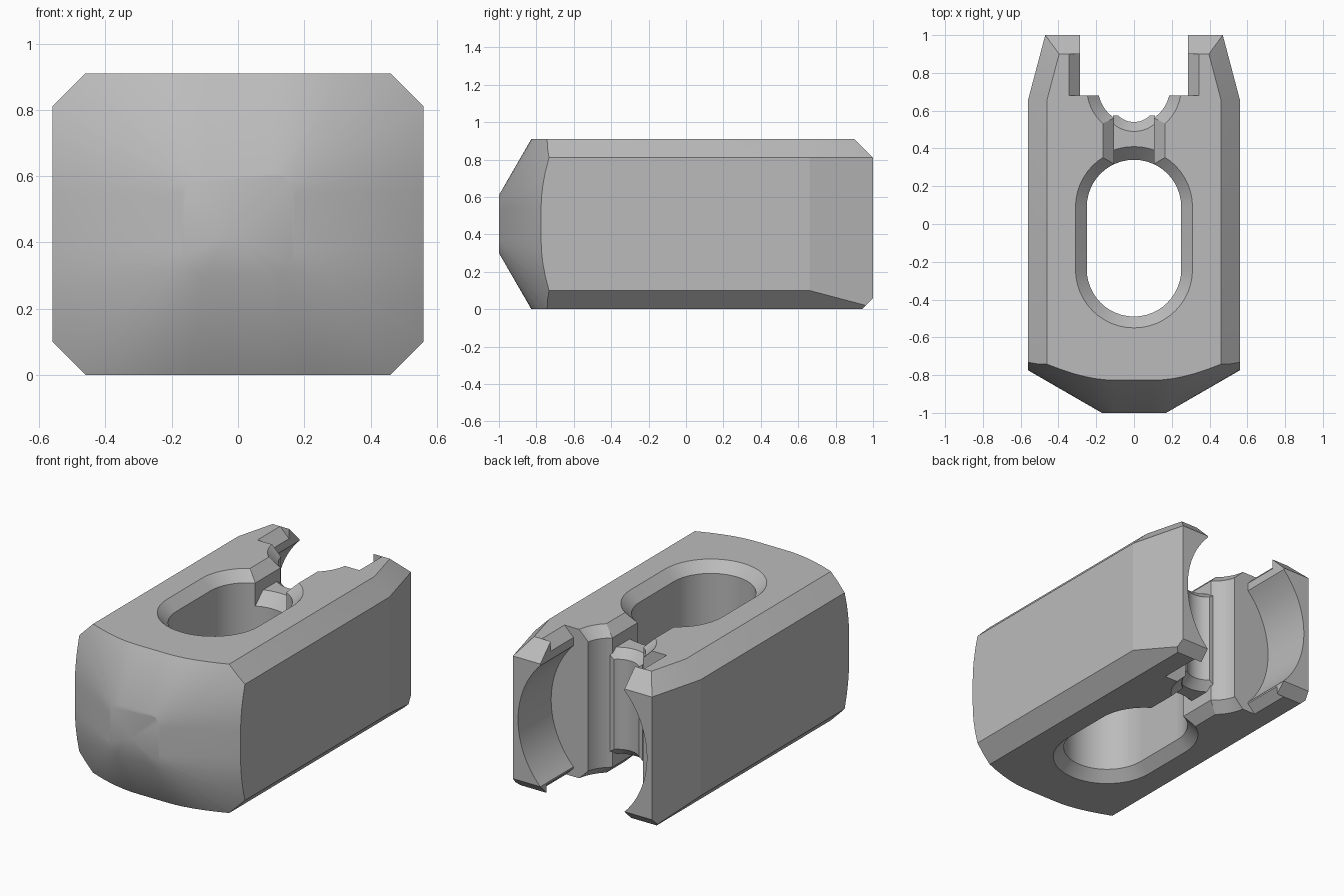
import bpy, bmesh, math
from mathutils import Vector

cube = bpy.data.objects.get("Cube")
if cube:
    bpy.data.objects.remove(cube, do_unlink=True)

HEIGHT = 0.91
C = 0.06  # edge break used on every opening

grey = bpy.data.materials.new("plain_grey")
grey.use_nodes = True
grey.diffuse_color = (0.5, 0.5, 0.5, 1)
grey.node_tree.nodes["Principled BSDF"].inputs["Base Color"].default_value = (0.5, 0.5, 0.5, 1)


def rounded(w, h, r, n=12):
    """Rounded rectangle outline from half sizes and corner radius."""
    pts = []
    for k, (sx, sy) in enumerate(((1, 1), (-1, 1), (-1, -1), (1, -1))):
        for i in range(n + 1):
            a = (k + i / n) * math.pi / 2
            pts.append((sx * (w - r) + r * math.cos(a), sy * (h - r) + r * math.sin(a)))
    return pts


def loft(name, rings, cuts=()):
    """Closed solid through matching rings, optionally trimmed by planes."""
    bm = bmesh.new()
    loops = [[bm.verts.new(p) for p in ring] for ring in rings]
    for a, b in zip(loops, loops[1:]):
        for i in range(len(a)):
            j = (i + 1) % len(a)
            bm.faces.new((a[i], a[j], b[j], b[i]))
    bm.faces.new(loops[0])
    bm.faces.new(loops[-1])
    bmesh.ops.remove_doubles(bm, verts=bm.verts[:], dist=1e-5)
    for co, no in cuts:
        geom = bm.verts[:] + bm.edges[:] + bm.faces[:]
        res = bmesh.ops.bisect_plane(bm, geom=geom, plane_co=co, plane_no=no, clear_outer=True)
        rim = [e for e in res["geom_cut"] if isinstance(e, bmesh.types.BMEdge)]
        bmesh.ops.contextual_create(bm, geom=rim)
    bmesh.ops.recalc_face_normals(bm, faces=bm.faces[:])
    mesh = bpy.data.meshes.new(name)
    bm.to_mesh(mesh)
    bm.free()
    mesh.materials.append(grey)
    obj = bpy.data.objects.new(name, mesh)
    bpy.context.collection.objects.link(obj)
    return obj


def along_y(name, half, y0, y1):
    """Mirror a half profile (x, z) and extrude it from y0 to y1."""
    prof = half + [(-x, z) for x, z in reversed(half)]
    return loft(name, [[(x, y, z) for x, z in prof] for y in (y0, y1)])


def opening(name, w, h, r, y, z0, z1, c=C):
    """Vertical opening whose two rims are chamfered at z0 and z1."""
    levels = ((z0 - 0.02, c + 0.02), (z0 + c, 0), (z1 - c, 0), (z1 + 0.02, c + 0.02))
    return loft(name, [[(px, py + y, z) for px, py in rounded(w + d, h + d, r + d)]
                       for z, d in levels])


def boolean(target, cutter, operation="DIFFERENCE"):
    mod = target.modifiers.new(cutter.name, "BOOLEAN")
    mod.operation = operation
    mod.solver = "EXACT"
    mod.object = cutter
    bpy.ops.object.select_all(action="DESELECT")
    target.select_set(True)
    bpy.context.view_layer.objects.active = target
    bpy.ops.object.modifier_apply(modifier=mod.name)
    bpy.data.objects.remove(cutter, do_unlink=True)


def section(y, side, top, low_x, low_z):
    half = [(low_x, 0), (side, low_z), (side, 0.81), (top, HEIGHT)]
    return [(x, y, z) for x, z in half + [(-x, z) for x, z in reversed(half)]]


# Main block: chamfered bar with a tapered, bevelled rear end
body = loft("main_body",
            [section(-1, 0.56, 0.46, 0.46, 0.1),
             section(0.66, 0.56, 0.46, 0.46, 0.1),
             section(1, 0.47, 0.37, 0.46, 0.01)],
            cuts=[(Vector((0, 0.9, HEIGHT)), Vector((0, 1, 1))),
                  (Vector((0, 0.94, 0)), Vector((0, 1, -1)))])

# Blunt conical nose
nose_rings = []
for y, d in ((-1, 0), (-0.6, 0.4 / math.tan(math.radians(30))), (1.2, 0.7)):
    nose_rings.append([(x, y, z + 0.455)
                       for x, z in rounded(0.17 + d, 0.155 + d, 0.07 + d)])
boolean(body, loft("nose_shape", nose_rings), "INTERSECT")

# Long through hole, round bore and the channel joining them
boolean(body, opening("oval_hole", 0.25, 0.415, 0.25, -0.075, 0, HEIGHT))
boolean(body, opening("round_bore", 0.19, 0.19, 0.19, 0.72, 0, HEIGHT))
boolean(body, along_y("channel", [(0.185, -0.02), (0.105, C),
                                  (0.105, HEIGHT - C), (0.185, HEIGHT + 0.02)], 0.2, 0.7))

# Rear slot with hollowed cheeks
lip, bow_r, mid = 0.285, 0.53, 0.43
sweep = math.asin(0.37 / bow_r)
slot = [(lip, -0.1)]
for i in range(25):
    a = sweep * (i / 12 - 1)
    slot.append((lip + bow_r * (math.cos(a) - math.cos(sweep)), mid + bow_r * math.sin(a)))
slot.append((lip, 1.1))
boolean(body, along_y("rear_slot", slot, 0.68, 1.2))
boolean(body, along_y("slot_top_edge", [(lip, HEIGHT - C), (lip + 0.08, HEIGHT + 0.02)], 0.68, 0.9))
boolean(body, along_y("slot_low_edge", [(lip + 0.08, -0.03), (lip, 0.05)], 0.68, 0.94))

# Recessed bridge across the channel
LOW, HIGH = 0.13, 0.78
bridge = along_y("channel_bridge", [(0.11, LOW), (0.11, HIGH)], 0.2, 0.575)
boolean(bridge, opening("bridge_front", 0.25, 0.415, 0.25, -0.075, LOW, HIGH, 0.07))
boolean(bridge, opening("bridge_back", 0.12, 0.12, 0.12, 0.66, LOW, HIGH, 0.05))

# Smooth the curved areas, keep broad planes flat
for obj in (body, bridge):
    bpy.ops.object.select_all(action="DESELECT")
    obj.select_set(True)
    bpy.context.view_layer.objects.active = obj
    bpy.ops.object.shade_smooth_by_angle(angle=math.radians(32))
    for face in obj.data.polygons:
        n = face.normal
        broad = abs(n.z) > 0.99 or (abs(n.x) > 0.9 and face.area > 0.1)
        if broad:
            face.use_smooth = False
